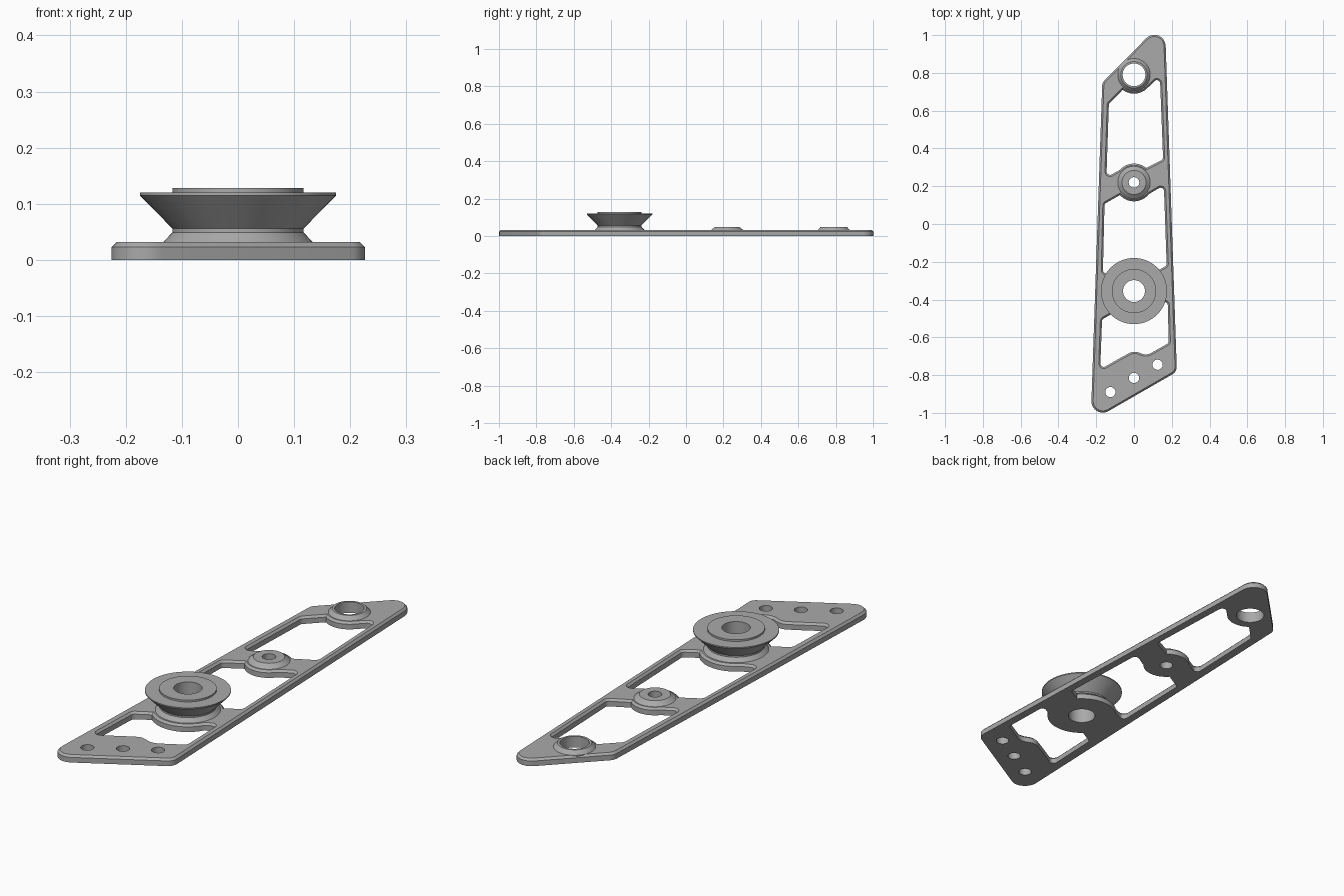
import bpy, bmesh
from math import sin, cos, pi, radians, tan
from mathutils import Vector

cube = bpy.data.objects.get("Cube")
if cube:
    bpy.data.objects.remove(cube)

grey = bpy.data.materials.new("machined grey")
grey.use_nodes = True
COLOUR = (0.4, 0.4, 0.4, 1)
grey.diffuse_color = COLOUR
grey.node_tree.nodes["Principled BSDF"].inputs["Base Color"].default_value = COLOUR

SEG = 64
THICK, SHOULDER, CHAMFER = 0.032, 0.023, 0.009
PULLEY, MID, END = (0, -0.355), (0, 0.22), (0, 0.79)


def finish(bm, name):
    bmesh.ops.recalc_face_normals(bm, faces=bm.faces)
    mesh = bpy.data.meshes.new(name)
    bm.to_mesh(mesh)
    bm.free()
    mesh.materials.append(grey)
    ob = bpy.data.objects.new(name, mesh)
    bpy.context.collection.objects.link(ob)
    bpy.ops.object.select_all(action='DESELECT')
    ob.select_set(True)
    bpy.context.view_layer.objects.active = ob
    bpy.ops.object.shade_smooth_by_angle(angle=radians(28))
    return ob


def arc(centre, r, a0, a1, n=14):
    """Corner list along an arc, without rounding."""
    steps = [radians(a0 + (a1 - a0) * i / n) for i in range(n + 1)]
    return [(centre[0] + r * cos(a), centre[1] + r * sin(a), 0) for a in steps]


def rounded(corners, n=8):
    """Counter-clockwise outline from (x, y, fillet radius) corners."""
    out = []
    for i, (x, y, r) in enumerate(corners):
        p = Vector((x, y))
        if r == 0:
            out.append(p)
            continue
        a = Vector(corners[i - 1][:2]) - p
        b = Vector(corners[(i + 1) % len(corners)][:2]) - p
        half = a.angle(b) / 2
        t = min(r / tan(half), 0.48 * a.length, 0.48 * b.length)
        r = t * tan(half)
        a.normalize()
        b.normalize()
        c = p + (a + b).normalized() * (r / sin(half))
        start, end = p + a * t - c, p + b * t - c
        sweep = start.angle_signed(end)
        for k in range(n + 1):
            s = -sweep * k / n
            out.append(c + Vector((start.x * cos(s) - start.y * sin(s),
                                   start.x * sin(s) + start.y * cos(s))))
    return out


def inset(loop, d):
    """Move a counter-clockwise outline inwards by d."""
    out = []
    for i, p in enumerate(loop):
        e1 = (p - loop[i - 1]).normalized()
        e2 = (loop[(i + 1) % len(loop)] - p).normalized()
        n1, n2 = Vector((-e1.y, e1.x)), Vector((-e2.y, e2.x))
        m = (n1 + n2).normalized()
        out.append(p + m * d / max(m.dot(n1), 0.5))
    return out


def circle(centre, r):
    return [Vector((centre[0] + r * cos(2 * pi * i / SEG),
                    centre[1] + r * sin(2 * pi * i / SEG))) for i in range(SEG)]


def lathe(name, centre, profile):
    """Turned part from (radius, height) points."""
    bm = bmesh.new()
    rings = [[bm.verts.new((p.x, p.y, z)) for p in circle(centre, r)] for r, z in profile]
    for lo, hi in zip(rings, rings[1:]):
        for i in range(SEG):
            bm.faces.new((lo[i - 1], lo[i], hi[i], hi[i - 1]))
    return finish(bm, name)


# Plate outline and the three windows, shaped around the hubs
outline = rounded([(-0.229, -1.0445, 0.06), (0.227, -0.782, 0.045),
                   (0.163, 1.083, 0.06), (-0.168, 0.748, 0.045)])
F = 0.018
windows = [
    [(-0.146, 0.247, F), *arc(MID, 0.1, 138, 50), (0.154, 0.342, F),
     (0.137, 0.785, F), *arc(END, 0.1, -45, -127), (-0.133, 0.637, F)],
    [(-0.165, -0.27, F), *arc(PULLEY, 0.15, 133, 42), (0.173, -0.22, F),
     (0.158, 0.205, F), *arc(MID, 0.1, -38, -138), (-0.156, 0.107, F)],
    [(-0.179, -0.77, F), (-0.065, -0.705, 0.06), (0, -0.67, 0.06),
     (0.065, -0.697, 0.06), (0.184, -0.63, F), (0.178, -0.402, F),
     *arc(PULLEY, 0.15, -30, -132), (-0.169, -0.505, F)],
]
holes = [(PULLEY, 0.058), (MID, 0.028), (END, 0.06),
         ((-0.125, -0.89), 0.027), ((0, -0.815), 0.027), ((0.125, -0.745), 0.027)]

# Each loop is paired with its chamfer; negative opens a window upwards
loops = [(outline, CHAMFER)]
loops += [(rounded(w), -CHAMFER) for w in windows]
loops += [(circle(c, r), 0) for c, r in holes]

# Plate
bm = bmesh.new()
bottom_edges, top_edges = [], []
for loop, chamfer in loops:
    levels = [(loop, 0), (loop, SHOULDER), (inset(loop, chamfer), THICK)]
    rings = [[bm.verts.new((p.x, p.y, z)) for p in pts] for pts, z in levels]
    for lo, hi in zip(rings, rings[1:]):
        for i in range(len(lo)):
            bm.faces.new((lo[i - 1], lo[i], hi[i], hi[i - 1]))
    for ring, edges in ((rings[0], bottom_edges), (rings[-1], top_edges)):
        edges += [bm.edges.get((ring[i - 1], ring[i])) for i in range(len(ring))]
for edges, direction in ((bottom_edges, -1), (top_edges, 1)):
    bmesh.ops.triangle_fill(bm, edges=edges, use_beauty=True, normal=(0, 0, direction))
finish(bm, "arm_plate")

# Raised hubs
lathe("middle_hub", MID, [(0.086, 0.025), (0.086, THICK), (0.064, 0.049),
                          (0.028, 0.049), (0.028, THICK)])
lathe("end_hub", END, [(0.086, 0.025), (0.086, THICK), (0.070, 0.049),
                       (0.060, 0.049), (0.060, THICK)])

# Grooved pulley with its base cone and top collar
lathe("pulley", PULLEY, [(0.133, THICK), (0.117, 0.049), (0.117, 0.056), (0.175, 0.115),
                         (0.175, 0.120), (0.117, 0.120), (0.117, 0.128),
                         (0.058, 0.128), (0.058, THICK)])
